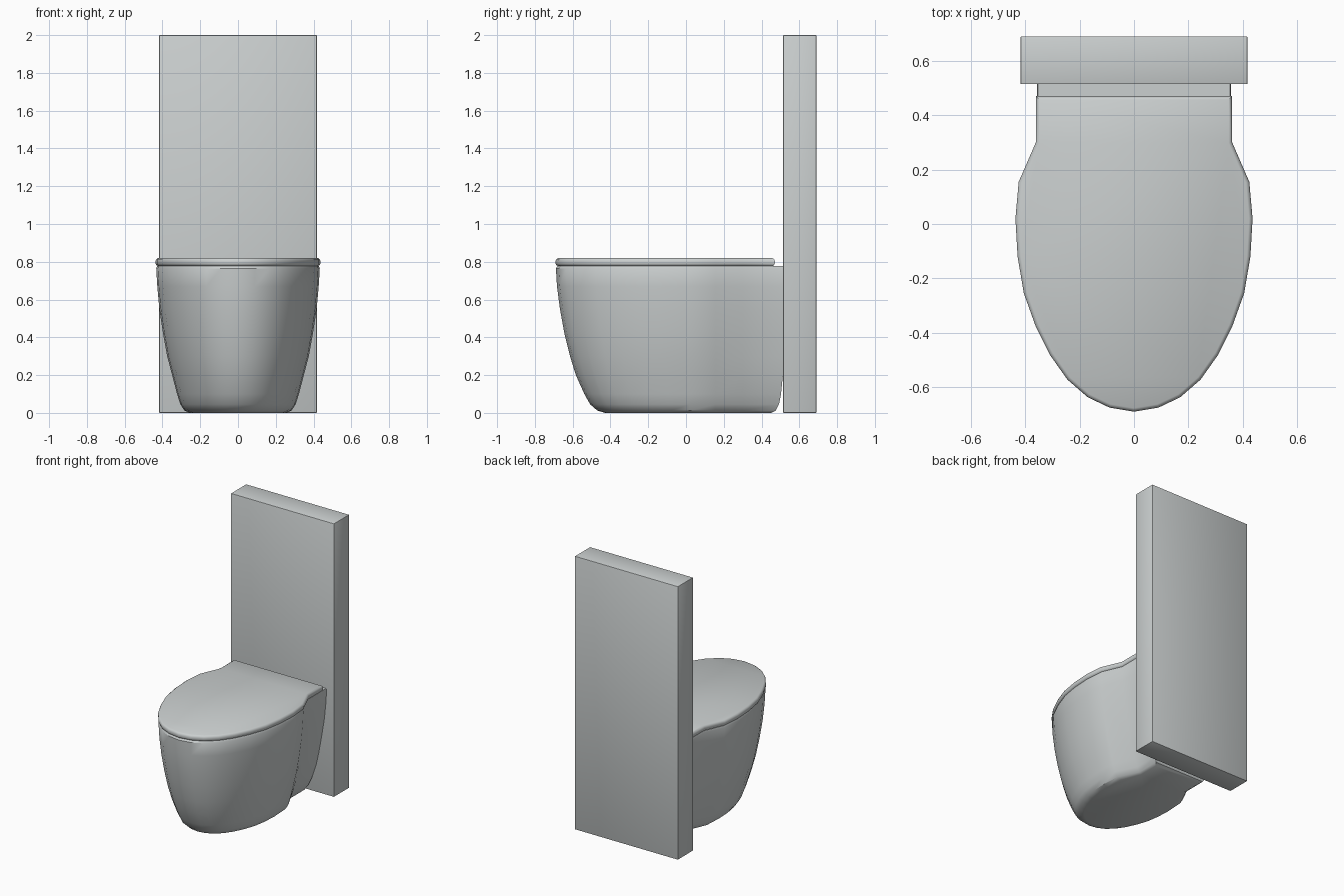
import bpy, bmesh, math
from mathutils import Vector

if "Cube" in bpy.data.objects:
    bpy.data.objects.remove(bpy.data.objects["Cube"])

ceramic = bpy.data.materials.new("pale grey ceramic")
ceramic.diffuse_color = (0.60, 0.63, 0.63, 1)
ceramic.use_nodes = True
ceramic.node_tree.nodes["Principled BSDF"].inputs["Base Color"].default_value = ceramic.diffuse_color

# right half of the plan outline, front to shoulder
HALF = [(0, -0.69), (0.09, -0.675), (0.17, -0.637), (0.245, -0.572), (0.31, -0.48),
        (0.362, -0.375), (0.405, -0.255), (0.428, -0.12), (0.436, 0.02),
        (0.424, 0.155), (0.361, 0.30)]


def outline(rear_y):
    half = HALF + [(0.361, rear_y)]
    return half + [(-x, y) for x, y in reversed(half[1:])]


def inset(pts, d):
    """Move a counter-clockwise outline inward by d."""
    out = []
    for i, p in enumerate(pts):
        p = Vector(p)
        e1 = (p - Vector(pts[i - 1])).normalized()
        e2 = (Vector(pts[(i + 1) % len(pts)]) - p).normalized()
        n1, n2 = Vector((-e1.y, e1.x)), Vector((-e2.y, e2.x))
        q = p + (n1 + n2) * d / (1 + n1.dot(n2))
        out.append((q.x, q.y))
    return out


def finish(name, bm, angle):
    bmesh.ops.recalc_face_normals(bm, faces=bm.faces[:])
    me = bpy.data.meshes.new(name)
    bm.to_mesh(me)
    bm.free()
    me.materials.append(ceramic)
    ob = bpy.data.objects.new(name, me)
    bpy.context.collection.objects.link(ob)
    bpy.ops.object.select_all(action='DESELECT')
    ob.select_set(True)
    bpy.context.view_layer.objects.active = ob
    bpy.ops.object.shade_smooth_by_angle(angle=math.radians(angle))
    return ob


def loft(name, rings, angle=35):
    """Skin a stack of (z, outline) rings and cap both ends."""
    bm = bmesh.new()
    rows = [[bm.verts.new((x, y, z)) for x, y in pts] for z, pts in rings]
    n = len(rows[0])
    for a, b in zip(rows, rows[1:]):
        for i in range(n):
            j = (i + 1) % n
            bm.faces.new((a[i], a[j], b[j], b[i]))
    bm.faces.new(rows[0][::-1])
    bm.faces.new(rows[-1])
    return finish(name, bm, angle)


# bowl: z, width scale, front depth scale, rear width scale, rear end
LEVELS = [(0.0, 0.58, 0.62, 0.52, 0.45), (0.012, 0.65, 0.68, 0.57, 0.475),
          (0.045, 0.70, 0.735, 0.62, 0.492), (0.10, 0.74, 0.78, 0.68, 0.503),
          (0.20, 0.80, 0.845, 0.76, 0.513), (0.30, 0.86, 0.89, 0.82, 0.516),
          (0.42, 0.91, 0.933, 0.88, 0.516), (0.55, 0.955, 0.967, 0.94, 0.516),
          (0.67, 0.98, 0.99, 0.975, 0.516), (0.765, 0.993, 0.998, 0.99, 0.516),
          (0.778, 0.98, 0.985, 0.98, 0.516)]
rings = []
for z, sx, sf, sr, rear in LEVELS:
    rings.append((z, [(x * (sr if y > 0.25 else sx), y * sf if y < 0 else y)
                      for x, y in outline(rear)]))
loft("bowl", rings)

# lid with a rounded rim
plan = outline(0.47)
loft("lid", [(z, inset(plan, d)) for z, d in
             [(0.776, 0.014), (0.782, 0.004), (0.79, 0.0), (0.805, 0.0),
              (0.814, 0.004), (0.82, 0.013)]], 40)

# tall cistern panel behind the bowl
bm = bmesh.new()
bmesh.ops.create_cube(bm, size=1)
for v in bm.verts:
    v.co = (v.co.x * 0.834, v.co.y * 0.176 + 0.602, v.co.z * 2 + 1)
bmesh.ops.bevel(bm, geom=bm.edges[:], offset=0.003, segments=2, affect='EDGES', profile=0.5)
finish("cistern_panel", bm, 30)
